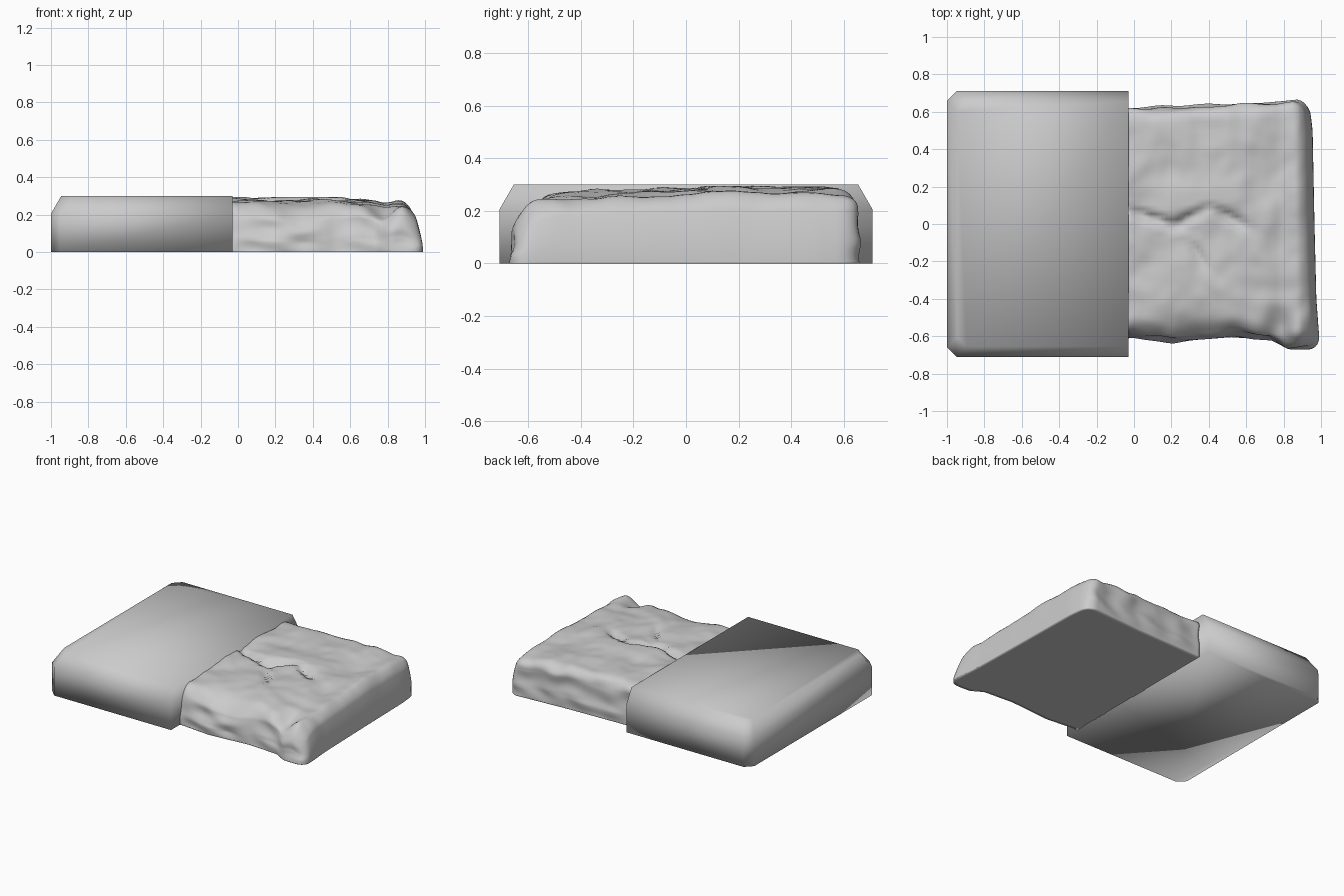
import bpy, bmesh, math
from mathutils import Vector, noise

cube = bpy.data.objects.get("Cube")
if cube:
    bpy.data.objects.remove(cube)

grey = bpy.data.materials.new("plain grey")
grey.use_nodes = True
grey.diffuse_color = (0.6, 0.6, 0.6, 1)
grey.node_tree.nodes["Principled BSDF"].inputs["Base Color"].default_value = (0.6, 0.6, 0.6, 1)


def finish(name, bm):
    bmesh.ops.recalc_face_normals(bm, faces=bm.faces)
    for f in bm.faces:
        f.smooth = True
    me = bpy.data.meshes.new(name)
    bm.to_mesh(me)
    bm.free()
    me.materials.append(grey)
    ob = bpy.data.objects.new(name, me)
    bpy.context.collection.objects.link(ob)
    return ob


def lerp_path(points, t):
    """Piecewise linear value along a short list of (t, value) pairs."""
    if t <= points[0][0]:
        return points[0][1]
    for (a, va), (b, vb) in zip(points, points[1:]):
        if t <= b:
            return va + (vb - va) * (t - a) / (b - a)
    return points[-1][1]


def bump(x, y, cx, cy, sx, sy, turn=0.0):
    """Soft hill centred on (cx, cy), turned by an angle."""
    c, s = math.cos(turn), math.sin(turn)
    dx, dy = x - cx, y - cy
    p, q = (dx * c + dy * s) / sx, (dy * c - dx * s) / sy
    return math.exp(-p * p - q * q)


# Plain cover: a block with chamfered top rim and chamfered outer corners
bm = bmesh.new()
cut = 0.05


def cover_ring(inset, z):
    x0, y1 = -1 + inset, 0.71 - inset
    pts = [(-0.03, -y1), (-0.03, y1), (x0 + cut, y1), (x0, y1 - cut),
           (x0, cut - y1), (x0 + cut, -y1)]
    return [bm.verts.new((x, y, z)) for x, y in pts]


rings = [cover_ring(0, 0), cover_ring(0, 0.205), cover_ring(0.055, 0.3)]
for low, high in zip(rings, rings[1:]):
    for i in range(6):
        j = (i + 1) % 6
        bm.faces.new((low[i], low[j], high[j], high[i]))
bm.faces.new(rings[0])
bm.faces.new(rings[-1])
cover = finish("cover", bm)

# Crumpled pad: a finely divided block, rounded on top, then warped
FRONT = [(0, -0.61), (0.2, -0.63), (0.5, -0.605), (0.72, -0.62), (0.8, -0.67), (1, -0.675)]
BACK = [(0, 0.62), (0.5, 0.635), (0.9, 0.66), (1, 0.655)]
END = [(-0.67, 0.995), (-0.4, 0.975), (0, 0.965), (0.5, 0.955), (0.67, 0.935)]
TOP_X = [(0, 0.275), (0.5, 0.277), (0.7, 0.262), (0.78, 0.25), (0.88, 0.26), (1, 0.245)]
TOP_Y = [(-0.67, -0.045), (-0.5, -0.01), (-0.2, 0), (0.1, 0.01), (0.6, 0.01)]


def pad_top(x, y):
    h = lerp_path(TOP_X, x) + lerp_path(TOP_Y, y)
    # creases across the middle
    h -= 0.05 * bump(x, y, 0.1, 0.03, 0.16, 0.02, -0.3)
    h -= 0.045 * bump(x, y, 0.3, 0.035, 0.11, 0.025, 0.5)
    h -= 0.04 * bump(x, y, 0.5, 0.04, 0.11, 0.025, -0.5)
    h += 0.012 * bump(x, y, 0.4, 0.14, 0.16, 0.07)
    h -= 0.022 * bump(x, y, 0.34, -0.16, 0.09, 0.02, -0.95)
    # sunken front edge and the groove behind the lumpy front corner
    h -= 0.04 * bump(x, y, 0.35, -0.58, 0.2, 0.1)
    h -= 0.05 * bump(x, y, 0.78, -0.55, 0.07, 0.1)
    h += 0.02 * bump(x, y, 0.86, -0.6, 0.05, 0.08)
    h -= 0.07 * bump(x, y, 0.99, -0.67, 0.08, 0.1)
    h += 0.018 * noise.noise(Vector((x * 5, y * 5, 2)))
    h += 0.006 * noise.noise(Vector((x * 13, y * 13, 7)))
    return min(h, 0.295)


bm = bmesh.new()
bmesh.ops.create_cube(bm, size=2)
bmesh.ops.subdivide_edges(bm, edges=bm.edges[:], cuts=47, use_grid_fill=True)
ROUND = 0.07
for v in bm.verts:
    # plain block coordinates
    x = -0.035 + (v.co.x + 1) * 0.5
    y = v.co.y * 0.66
    z = (v.co.z + 1) * 0.15
    # round the upper edges and the outer upright corners
    p = Vector((x, y, z))
    core = Vector((min(x, 0.965 - ROUND), max(-0.66 + ROUND, min(0.66 - ROUND, y)),
                   min(z, 0.3 - ROUND)))
    d = p - core
    if d.length > 1e-6:
        biggest = max(abs(d.x), abs(d.y), abs(d.z))
        p = core + d * (biggest / d.length)
    # fit the uneven outline
    side = (p.y + 0.66) / 1.32
    ny = lerp_path(FRONT, p.x) * (1 - side) + lerp_path(BACK, p.x) * side
    nx = -0.035 + (p.x + 0.035) / 1.0 * (lerp_path(END, ny) + 0.035)
    rise = p.z / 0.3
    # walls lean in toward the top and wrinkle
    nx -= 0.055 * rise ** 2 * max(0, (nx - 0.6) / 0.4)
    ny *= 1 - (0.07 if ny < 0 else 0.015) * rise ** 2 * abs(side * 2 - 1)
    wall = max(0, abs(side * 2 - 1) - 0.85) / 0.15
    if p.z > 0.01:
        ny += 0.022 * wall * noise.noise(Vector((nx * 6, side * 3, p.z * 9))) * min(1, rise * 4)
    v.co = (nx, ny, rise * pad_top(nx, ny))
pad = finish("crumpled_pad", bm)
